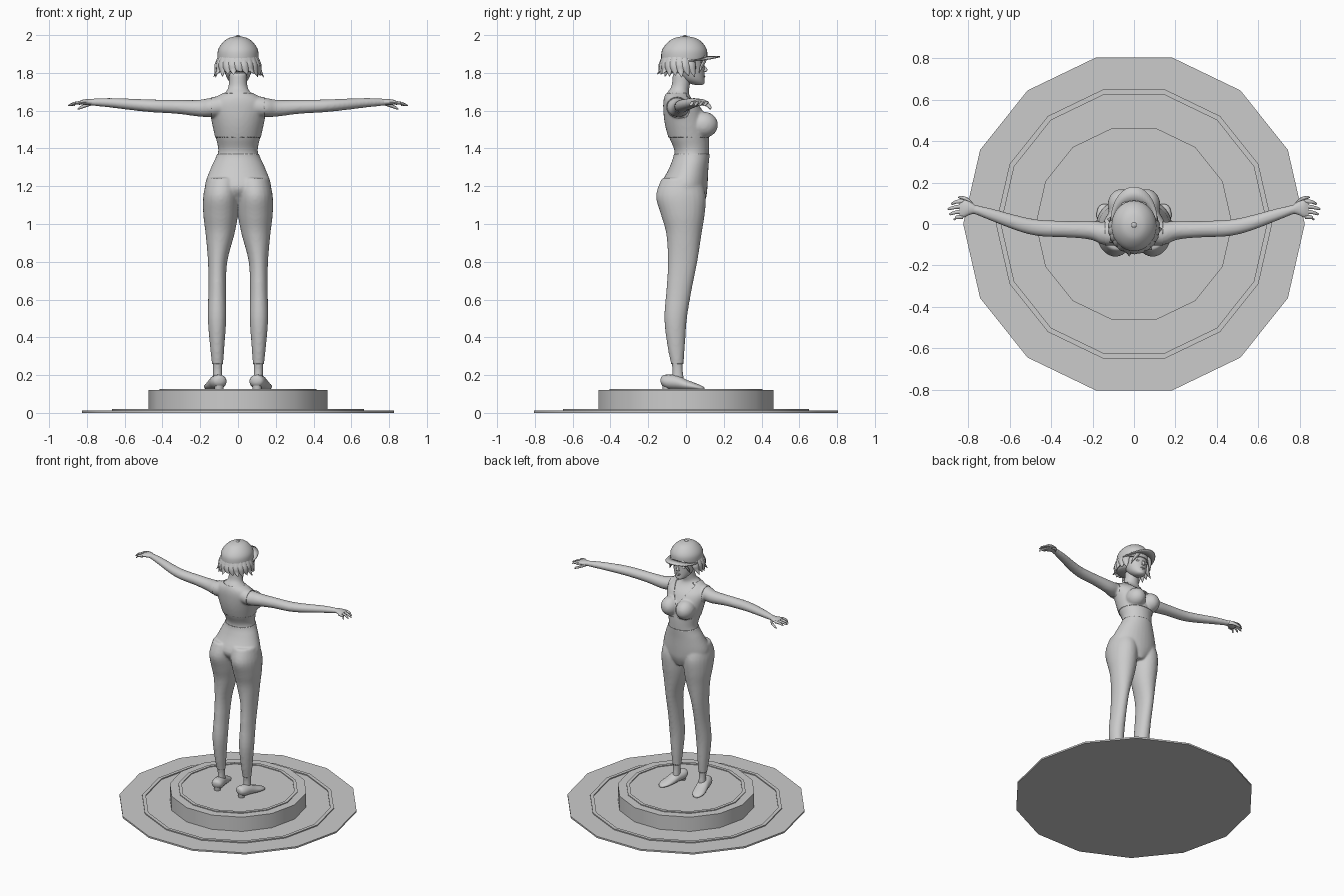
import bpy, bmesh, math
from mathutils import Vector, Matrix

cube = bpy.data.objects.get("Cube")
if cube:
    bpy.data.objects.remove(cube)

grey = bpy.data.materials.new("plain grey")
grey.use_nodes = True
grey.diffuse_color = (0.6, 0.6, 0.6, 1)
grey.node_tree.nodes["Principled BSDF"].inputs["Base Color"].default_value = (0.6, 0.6, 0.6, 1)
SIDES = (1, -1)


def finish(bm, name, angle=50, recalc=True):
    if recalc:
        bmesh.ops.recalc_face_normals(bm, faces=bm.faces)
    mesh = bpy.data.meshes.new(name)
    bm.to_mesh(mesh)
    bm.free()
    mesh.materials.append(grey)
    obj = bpy.data.objects.new(name, mesh)
    bpy.context.collection.objects.link(obj)
    bpy.ops.object.select_all(action='DESELECT')
    obj.select_set(True)
    bpy.context.view_layer.objects.active = obj
    bpy.ops.object.shade_smooth_by_angle(angle=math.radians(angle))
    return obj


def spline(rows, steps):
    """Smooth in-between rows through the given sections."""
    out = []
    for i in range(len(rows) - 1):
        p = [rows[max(0, min(len(rows) - 1, i + k))] for k in (-1, 0, 1, 2)]
        for s in range(steps):
            t = s / steps
            out.append([b + 0.5 * t * (c - a + t * (2*a - 5*b + 4*c - d + t * (3*(b - c) + d - a)))
                        for a, b, c, d in zip(*p)])
    return out + [list(rows[-1])]


def loft(bm, rows, axis='z', side=1, segs=24, steps=4, mat=Matrix()):
    """Rows are centre x, y, z and the two radii of an ellipse across the axis."""
    rings = []
    for x, y, z, ra, rb in spline(rows, steps):
        ra, rb = max(ra, 0.0005), max(rb, 0.0005)
        ring = []
        for k in range(segs):
            c = math.cos(math.tau * k / segs) * ra
            s = math.sin(math.tau * k / segs) * rb
            off = {'z': (c, s, 0), 'x': (0, c, s), 'y': (c, 0, s)}[axis]
            co = mat @ Vector((x + off[0], y + off[1], z + off[2]))
            ring.append(bm.verts.new((co.x * side, co.y, co.z)))
        rings.append(ring)
    for a, b in zip(rings, rings[1:]):
        for k in range(segs):
            n = (k + 1) % segs
            bm.faces.new((a[k], a[n], b[n], b[k]))
    bm.faces.new(rings[0])
    bm.faces.new(rings[-1])


def ball(bm, co, scale, segs=20):
    bmesh.ops.create_uvsphere(bm, u_segments=segs, v_segments=segs // 2, radius=1,
                              matrix=Matrix.Translation(co) @ Matrix.Diagonal((*scale, 1)))


# Stepped fourteen-sided stand
def disc(name, radius, z0, z1, inner=0):
    bm = bmesh.new()
    loops = []
    for r, z in ((radius, z0), (radius, z1), (inner, z1), (inner, z0)):
        if r:
            loops.append([bm.verts.new((r * math.cos(math.tau * k / 14), r * math.sin(math.tau * k / 14), z))
                          for k in range(14)])
    pairs = list(zip(loops, loops[1:])) + ([(loops[-1], loops[0])] if inner else [])
    for a, b in pairs:
        for k in range(14):
            n = (k + 1) % 14
            bm.faces.new((a[k], a[n], b[n], b[k]))
    if not inner:
        bm.faces.new(loops[0])
        bm.faces.new(loops[1])
    finish(bm, name, 30)


disc("stand_base", 0.825, 0, 0.012)
disc("stand_outer_ring", 0.667, 0.01, 0.02, 0.642)
disc("stand_drum", 0.475, 0.01, 0.12)
disc("stand_inner_ring", 0.415, 0.118, 0.126, 0.392)

# Body: torso, bust, legs and arms fused into one skin
bm = bmesh.new()
torso = [(1.08, .05, -.05, .08), (1.14, .14, -.10, .103), (1.2, .172, -.13, .110), (1.3, .138, -.083, .115),
         (1.38, .105, -.06, .122), (1.46, .118, -.09, .122), (1.54, .135, -.11, .112), (1.62, .148, -.117, .075),
         (1.665, .12, -.113, .03), (1.695, .07, -.1, .015), (1.73, .05, -.077, .02), (1.8, .048, -.07, .03)]
loft(bm, [(0, (b + f) / 2, z, w, (f - b) / 2) for z, w, b, f in torso], segs=32)
leg = [(.08, -.025, 1.24, .08, .1), (.09, -.027, 1.15, .09, .128), (.092, -.017, 1.05, .088, .112),
       (.095, -.011, .95, .073, .09), (.108, -.018, .8, .047, .074), (.11, -.037, .65, .043, .063),
       (.111, -.055, .5, .045, .056), (.11, -.052, .35, .034, .042), (.108, -.045, .24, .025, .028),
       (.108, -.042, .16, .026, .034)]
arm = [(.07, -.05, 1.625, .05, .05), (.15, -.045, 1.617, .055, .05), (.21, -.03, 1.613, .046, .044),
       (.32, -.025, 1.62, .04, .037), (.45, -.02, 1.625, .04, .034), (.55, 0, 1.632, .038, .031),
       (.68, .042, 1.642, .031, .025), (.77, .07, 1.645, .023, .019), (.79, .072, 1.645, .023, .018)]
for s in SIDES:
    loft(bm, leg, side=s)
    loft(bm, arm, 'x', s)
    ball(bm, (s * .062, .092, 1.525), (.062, .074, .066))
body = finish(bm, "body")
remesh = body.modifiers.new("fuse", 'REMESH')
remesh.mode, remesh.voxel_size, remesh.use_smooth_shade = 'VOXEL', 0.008, True
smooth = body.modifiers.new("soften", 'SMOOTH')
smooth.factor, smooth.iterations = 0.5, 6


# Clothes: trimmed copies of the skin, thickened outward
def garment(name, cuts, keep):
    deps = bpy.context.evaluated_depsgraph_get()
    skin = bpy.data.meshes.new_from_object(body.evaluated_get(deps))
    bm = bmesh.new()
    bm.from_mesh(skin)
    bpy.data.meshes.remove(skin)
    for co, no in cuts:
        bmesh.ops.bisect_plane(bm, geom=bm.verts[:] + bm.edges[:] + bm.faces[:], plane_co=co, plane_no=no)
    drop = [f for f in bm.faces if not keep(*f.calc_center_median())]
    bmesh.ops.delete(bm, geom=drop, context='FACES')
    obj = finish(bm, name, recalc=False)
    solid = obj.modifiers.new("cloth", 'SOLIDIFY')
    solid.thickness, solid.offset = 0.004, 1


garment("leggings", [((0, 0, 1.37), (0, 0, 1)), ((0, 0, .26), (0, 0, 1))], lambda x, y, z: .26 < z < 1.37)
garment("top", [((0, 0, 1.46), (0, 0, 1)), ((0, 0, 1.69), (0, 0, 1)), ((0, 0, 0), (0, 1, 0))]
        + [((s * .14, 0, 0), (1, 0, 0)) for s in SIDES] + [((0, 0, 1.54), (-1.7 * s, 0, 1)) for s in SIDES],
        lambda x, y, z: 1.46 < z < 1.69 and abs(x) < .14 and (y < 0 or z < 1.54 + 1.7 * abs(x)))

# Hands with four fingers and a thumb
bm = bmesh.new()
for s in SIDES:
    loft(bm, [(.765, .07, 1.645, .02, .017), (.79, .076, 1.646, .03, .016), (.82, .074, 1.645, .042, .014),
              (.842, .068, 1.641, .038, .01)], 'x', s, 14)
    for i, reach in enumerate((.872, .893, .9, .885)):
        y = .032 + i * .025
        loft(bm, [(.825, y + .003, 1.643, .011, .009), (.86, y, 1.64, .009, .008),
                  (reach - .008, y - .008, 1.63, .007, .006), (reach, y - .009, 1.626, .002, .002)], 'x', s, 8, 2)
    loft(bm, [(.775, .085, 1.64, .012, .012), (.80, .115, 1.63, .011, .01), (.835, .128, 1.616, .008, .008),
              (.85, .128, 1.608, .002, .002)], 'x', s, 8, 2)
finish(bm, "hands")

# Slip-on shoes turned slightly outward
bm = bmesh.new()
shoe = [(0, -.09, .172, .012, .012), (0, -.08, .17, .033, .028), (0, -.05, .165, .043, .038),
        (0, 0, .161, .042, .037), (0, .05, .148, .044, .027), (0, .1, .139, .043, .018),
        (0, .135, .131, .026, .011), (0, .145, .128, .008, .006)]
turn = Matrix.Translation((.115, -.045, 0)) @ Matrix.Rotation(math.radians(-14), 4, 'Z')
for s in SIDES:
    loft(bm, shoe, 'y', s, 16, 3, turn)
    loft(bm, [(0, -.06, .12, .022, .02), (0, -.06, .165, .03, .026)], 'z', s, 12, 1, turn)
finish(bm, "shoes")

# Head and facial features
bm = bmesh.new()
loft(bm, [(0, .07, 1.735, .014, .012), (0, .058, 1.744, .033, .04), (0, .04, 1.765, .054, .058),
          (0, .025, 1.8, .069, .073), (0, .014, 1.85, .08, .084), (0, .005, 1.9, .086, .095),
          (0, 0, 1.95, .07, .08)])
loft(bm, [(0, .085, 1.845, .007, .008), (0, .1, 1.82, .009, .014), (0, .098, 1.808, .013, .012),
          (0, .09, 1.802, .006, .005)], segs=10)
ball(bm, (0, .092, 1.783), (.021, .011, .005), 12)
ball(bm, (0, .089, 1.774), (.017, .011, .006), 12)
for s in SIDES:
    ball(bm, (s * .034, .083, 1.835), (.016, .009, .009), 12)
    ball(bm, (s * .036, .081, 1.857), (.022, .01, .004), 12)
finish(bm, "head")

# Bobbed hair with pointed locks flaring out under the cap
bm = bmesh.new()
loft(bm, [(0, -.02, 1.895, .1, .105), (0, -.036, 1.86, .108, .102), (0, -.045, 1.825, .108, .095),
          (0, -.05, 1.805, .085, .075)])
for i in range(15):
    a = math.radians(-205 + i * 230 / 14)
    out = Matrix.Translation((0, -.02, 0)) @ Matrix.Rotation(a, 4, 'Z')
    tip = 1.797 - .022 * abs(math.cos(a)) + .008 * (i % 2)
    flare = .122 + .014 * (i % 3 == 0)
    loft(bm, [(.092, 0, 1.885, .016, .028), (.108, 0, 1.845, .017, .028), (.113, .006, 1.815, .013, .02),
              (flare, .016, tip, .001, .001)], segs=8, steps=3, mat=out)
for s in SIDES:
    loft(bm, [(.03, .095, 1.895, .02, .01), (.055, .098, 1.865, .016, .01), (.072, .083, 1.835, .01, .009),
              (.084, .07, 1.80, .001, .001)], 'z', s, 8, 3)
finish(bm, "hair")

# Cap crown, button and brim
bm = bmesh.new()
loft(bm, [(0, -.012, 1.862, .106, .117), (0, -.01, 1.88, .109, .122), (0, -.008, 1.92, .106, .119),
          (0, -.006, 1.955, .086, .097), (0, -.005, 1.983, .052, .06), (0, -.005, 1.995, .006, .006)], segs=32)
ball(bm, (0, -.005, 1.994), (.013, .013, .006), 12)
finish(bm, "cap_crown")
bm = bmesh.new()
rows = [[], []]
for k in range(25):
    a = math.pi * k / 24
    c, s = math.cos(a), math.sin(a)
    for row, (rx, ry) in zip(rows, ((.1, .09), (.113, .165))):
        row.append(bm.verts.new((rx * c, .015 + ry * s, 1.889 - .022 * c * c)))
for k in range(24):
    bm.faces.new((rows[0][k], rows[1][k], rows[1][k + 1], rows[0][k + 1]))
brim = finish(bm, "cap_brim")
brim.modifiers.new("thickness", 'SOLIDIFY').thickness = 0.006
